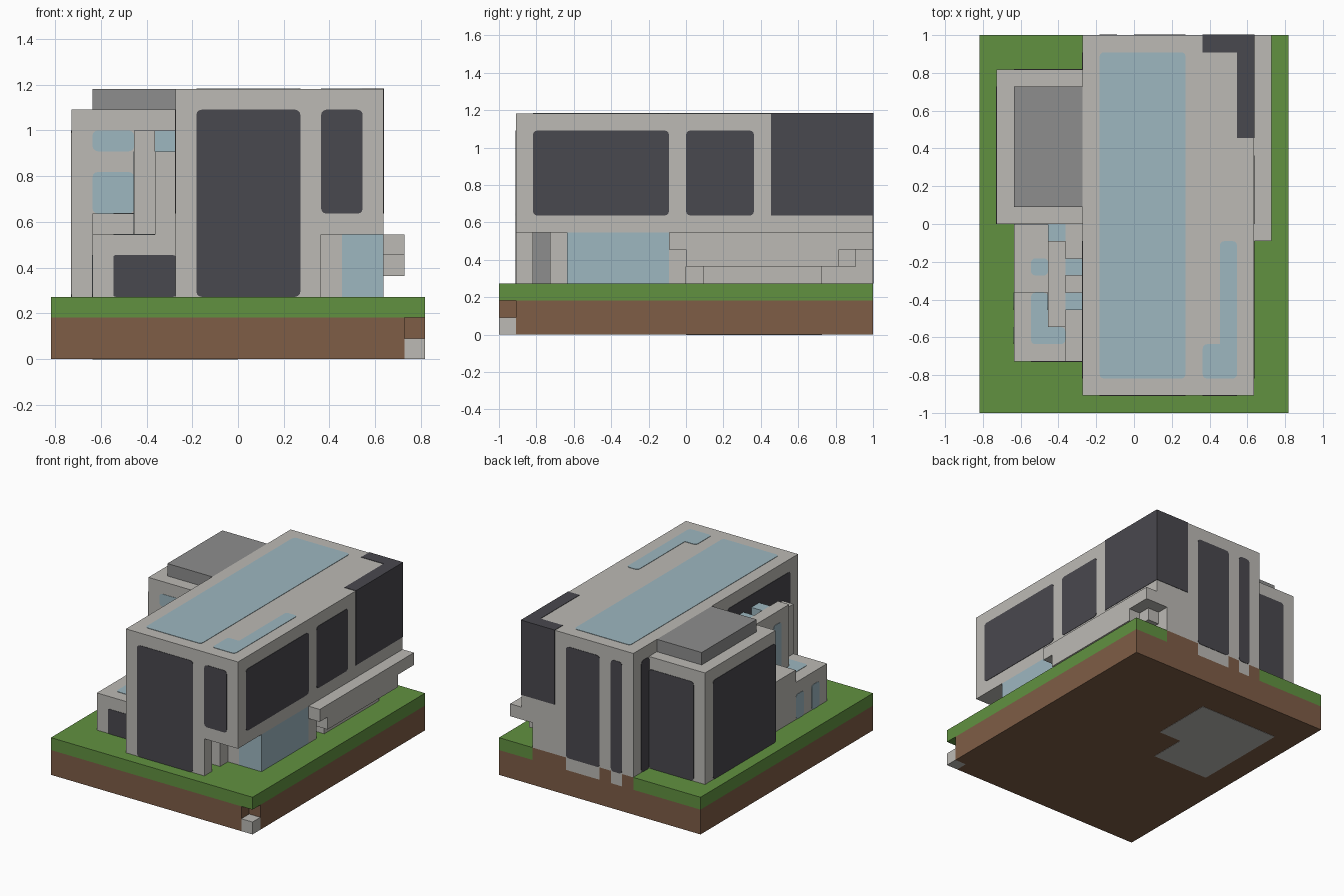
import bpy, bmesh
from mathutils import Matrix, Vector

cube = bpy.data.objects.get("Cube")
if cube:
    bpy.data.objects.remove(cube, do_unlink=True)

U = 1 / 11                       # one building block
ORIGIN = Vector((-9, -11, 0))    # block grid corner


def material(name, r, g, b):
    col = tuple(((c / 255 + 0.055) / 1.055) ** 2.4 for c in (r, g, b)) + (1,)
    m = bpy.data.materials.new(name)
    m.use_nodes = True
    m.diffuse_color = col
    m.node_tree.nodes["Principled BSDF"].inputs["Base Color"].default_value = col
    return m


CONCRETE = material("light concrete", 188, 186, 181)
SLATE = material("grey slate", 141, 141, 141)
DARK = material("dark glazing", 73, 72, 78)
GLASS = material("pale blue glass", 157, 183, 192)
GRASS = material("grass green", 97, 145, 64)
EARTH = material("earth brown", 126, 93, 70)


def add_box(bm, lo, hi):
    lo, hi = (ORIGIN + Vector(lo)) * U, (ORIGIN + Vector(hi)) * U
    mat = Matrix.Translation((lo + hi) / 2) @ Matrix.Diagonal((*(hi - lo), 1))
    return bmesh.ops.create_cube(bm, size=1, matrix=mat)["verts"]


def finish(name, mat, bm):
    mesh = bpy.data.meshes.new(name)
    bm.to_mesh(mesh)
    bm.free()
    mesh.materials.append(mat)
    ob = bpy.data.objects.new(name, mesh)
    bpy.context.collection.objects.link(ob)
    return ob


def part(name, mat, *boxes):
    """Boxes given as x0, x1, y0, y1, z0, z1 in blocks."""
    bm = bmesh.new()
    for x0, x1, y0, y1, z0, z1 in boxes:
        add_box(bm, (x0, y0, z0), (x1, y1, z1))
    return finish(name, mat, bm)


def pane(name, mat, axis, pos, a, b, round_by=0.25):
    """Thin plate with rounded corners, lying across the given axis."""
    lo, hi = [0] * 3, [0] * 3
    lo[axis], hi[axis] = pos - 0.03, pos + 0.03
    for k, span in zip([i for i in range(3) if i != axis], (a, b)):
        lo[k], hi[k] = span
    bm = bmesh.new()
    add_box(bm, lo, hi)
    if round_by:
        edges = [e for e in bm.edges
                 if abs((e.verts[0].co - e.verts[1].co).normalized()[axis]) > 0.9]
        bmesh.ops.bevel(bm, geom=edges, offset=round_by * U, segments=3,
                        profile=0.5, affect="EDGES")
    return finish(name, mat, bm)


X, Y, Z = 0, 1, 2

# Ground
part("earth", EARTH, (0, 17, 0, 22, 0, 2), (17, 18, 1, 22, 0, 2),
     (6, 7, 21, 22, 2, 3), (8, 9, 21, 22, 2, 3), (12, 15, 21, 22, 2, 3))
part("lawn", GRASS, (0, 18, 0, 21, 2, 3), (0, 6, 21, 22, 2, 3), (15, 18, 21, 22, 2, 3))
part("back_footings", CONCRETE, (7, 8, 21, 22, 2, 3), (9, 12, 21, 22, 2, 3))
part("corner_stone", CONCRETE, (17, 18, 0, 1, 0, 1))
part("cellar_floor", CONCRETE, (2, 9, 14, 19, -0.02, 0.04), (2, 7, 11, 14, -0.02, 0.04))

# Main house
part("upper_storey", CONCRETE, (6, 16, 1, 22, 6, 13))
part("lower_storey", CONCRETE, (6, 13, 1, 2, 3, 6), (6, 12, 2, 3, 3, 6),
     (6, 13, 3, 4, 3, 6), (6, 14, 4, 10, 3, 6), (6, 16, 10, 11, 3, 6),
     (6, 15, 11, 22, 3, 6))
part("glass_room", GLASS, (14, 16, 4, 10, 3, 6))
pane("side_door", SLATE, X, 12, (2, 3), (3, 6), 0)

# Balcony along the side
part("balcony", CONCRETE, (15, 16, 12, 19, 3, 4), (15, 16, 11, 21, 4, 5),
     (15, 16, 11, 22, 5, 6), (16, 17, 10, 22, 5, 6), (16, 17, 11, 20, 4, 5))

# Side tower
part("tower", CONCRETE, (1, 6, 11, 20, 3, 12))
part("tower_roof", SLATE, (2, 6, 12, 19, 12, 13))

# Front annex with stepped fins
part("annex", CONCRETE, (2, 6, 3, 11, 3, 6))
part("annex_step", CONCRETE, (2, 4, 7, 11, 6, 7))
part("tall_fin", CONCRETE, (4, 5, 5, 10, 6, 11))
part("outer_fin", CONCRETE, (5, 6, 3, 11, 6, 10))
part("fin_glass", GLASS, (4, 5, 10, 11, 6, 10),
     (5, 6, 6, 7, 10, 11), (5, 6, 8, 9, 10, 11))

# Dark wrap-around corner glazing
E = 0.03
part("corner_glazing", DARK, (13, 16 + E, 21, 22 + E, 7, 13 + E),
     (15, 16 + E, 16, 22 + E, 7, 13 + E))

# Dark windows: axis, position, spans along the two other axes
for name, axis, pos, a, b in (
        ("front_window_large", Y, 1, (7, 12), (3, 12)),
        ("front_window_small", Y, 1, (13, 15), (7, 12)),
        ("side_window_long", X, 16, (2, 10), (7, 12)),
        ("side_window_short", X, 16, (11, 15), (7, 12)),
        ("back_window_wide", Y, 22, (9, 12), (3, 12)),
        ("back_window_narrow", Y, 22, (7, 8), (3, 12)),
        ("left_window", X, 6, (2, 10), (7, 12)),
        ("left_window_strip", X, 6, (20, 21), (3, 12)),
        ("tower_back_window", Y, 20, (2, 6), (3, 11)),
        ("tower_side_window", X, 1, (11, 19), (3, 11))):
    pane(name, DARK, axis, pos, a, b)
pane("annex_front_window", DARK, Y, 3, (3, 6), (3, 5), 0.1)

# Blue glass panes and skylights
for name, axis, pos, a, b in (
        ("roof_skylight", Z, 13, (7, 12), (2, 21)),
        ("roof_skylight_strip", Z, 13, (14, 15), (2, 10)),
        ("roof_skylight_foot", Z, 13, (13, 15), (2, 4)),
        ("tower_pane_upper", Y, 11, (2, 4), (10, 11)),
        ("tower_pane_lower", Y, 11, (2, 4), (7, 9)),
        ("annex_skylight", Z, 7, (3, 4), (8, 9)),
        ("annex_roof_strip", Z, 6, (3, 4), (4, 7)),
        ("annex_roof_foot", Z, 6, (3, 5), (4, 5)),
        ("annex_pane_front", X, 2, (4, 5), (3, 5)),
        ("annex_pane_back", X, 2, (6, 7), (3, 5)),
        ("fin_pane", X, 4, (6, 7), (6, 10))):
    pane(name, GLASS, axis, pos, a, b)
